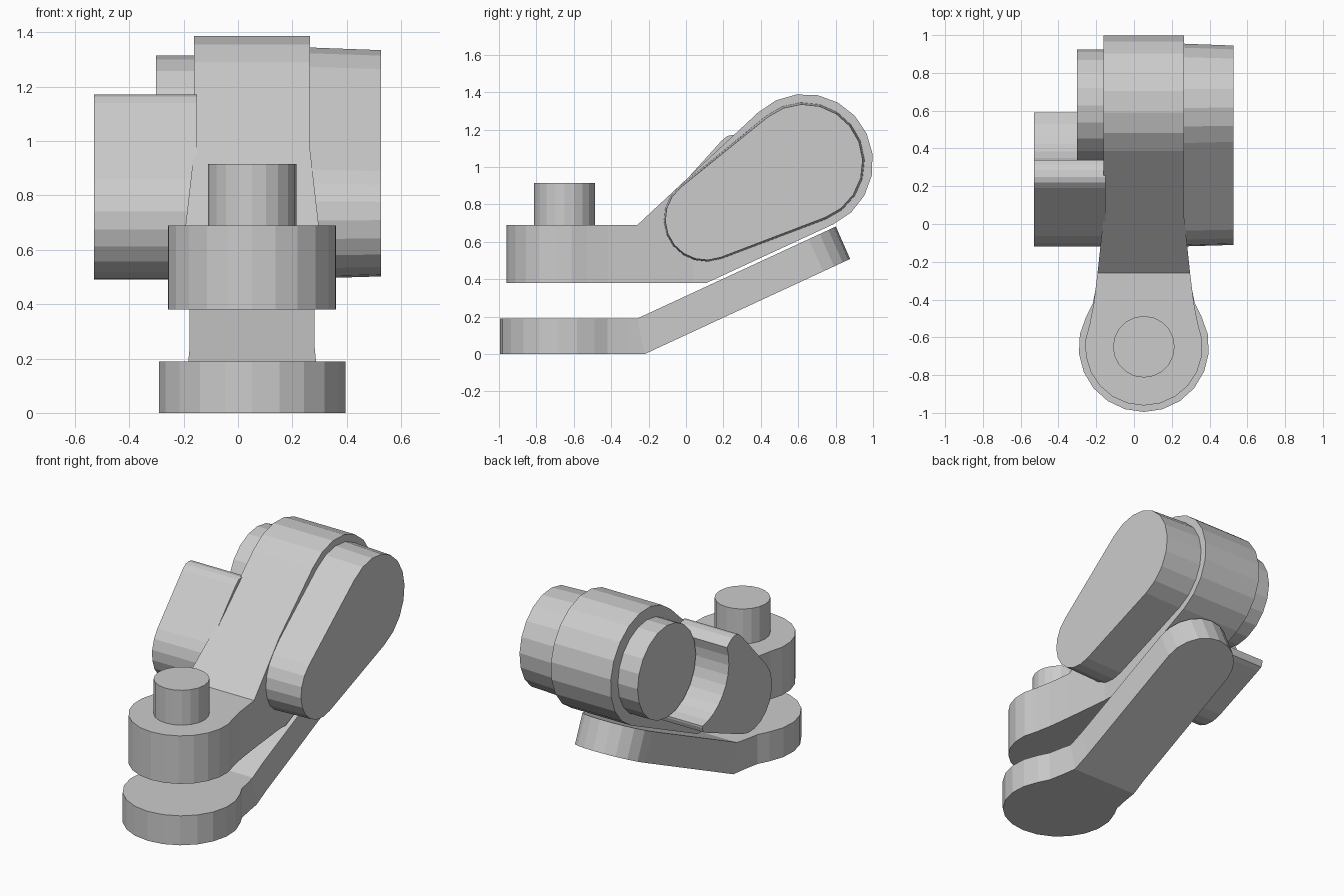
import bpy, bmesh
from math import sin, cos, radians, degrees, atan2, acos, hypot

if "Cube" in bpy.data.objects:
    bpy.data.objects.remove(bpy.data.objects["Cube"])

CX, CY = 0.052, -0.65      # stem axis
HY, HZ = 0.635, 1.025      # big rounded head axis


def arc(cx, cy, r, a0, a1, n):
    return [(cx + r * cos(radians(a0 + (a1 - a0) * i / n)),
             cy + r * sin(radians(a0 + (a1 - a0) * i / n))) for i in range(n + 1)]


def loft(name, ring_a, ring_b, caps=None):
    """Join two matching rings with side faces; caps are index lists."""
    bm = bmesh.new()
    a = [bm.verts.new(p) for p in ring_a]
    b = [bm.verts.new(p) for p in ring_b]
    n = len(a)
    for i in range(n):
        j = (i + 1) % n
        bm.faces.new((a[i], a[j], b[j], b[i]))
    for cap in caps or [range(n)]:
        bm.faces.new([a[i] for i in cap])
        bm.faces.new([b[i] for i in cap])
    bmesh.ops.recalc_face_normals(bm, faces=bm.faces)
    mesh = bpy.data.meshes.new(name)
    bm.to_mesh(mesh)
    bm.free()
    ob = bpy.data.objects.new(name, mesh)
    bpy.context.scene.collection.objects.link(ob)
    return ob


def prism_x(name, prof, x0, x1, prof1=None):
    return loft(name, [(x0, y, z) for y, z in prof],
                [(x1, y, z) for y, z in prof1 or prof])


def prism_z(name, prof, z0, z1):
    return loft(name, [(x, y, z0) for x, y in prof], [(x, y, z1) for x, y in prof])


def teardrop(c1, r1, c2, r2):
    dy, dz = c2[0] - c1[0], c2[1] - c1[1]
    t = degrees(atan2(dz, dy))
    p = degrees(acos((r1 - r2) / hypot(dy, dz)))
    return arc(*c2, r2, t - p, t + p, 11) + arc(*c1, r1, t + p, t + 360 - p, 9)


def keyhole(r, a, sides, end):
    """Plan outline: round front, mirrored necking sides, then an end."""
    front = arc(CX, CY, r, 180 - a, 360 + a, 14)
    right = [(CX + w, y) for w, y in sides]
    left = [(CX - w, y) for w, y in reversed(sides)]
    return front + right + end + left


# Lower lever: flat keyhole foot bending up into a round-ended arm
sides = [(0.27, -0.42), (0.25, -0.32), (0.235, -0.24)]
foot = arc(CX, CY, 0.345, 152, 388, 14) + [(CX + w, y) for w, y in sides[:2]]
arm = [(0.235, 0), (0.23, 0.12)]
arm_len = 0.98
arm_pts = ([(CX + w, s) for w, s in arm] + arc(CX, arm_len, 0.23, 0, 180, 10)
           + [(CX - w, s) for w, s in reversed(arm)])
left = [(CX - w, y) for w, y in reversed(sides[:2])]
dy, dz = 0.907, 0.42


def lever_ring(z, bend_y, shift):
    up = [(x, bend_y + (s + (shift if s > 0.2 else 0)) * dy,
           z + (s + (shift if s > 0.2 else 0)) * dz) for x, s in arm_pts]
    return [(x, y, z) for x, y in foot] + up + [(x, y, z) for x, y in left]


nf, na, nl = len(foot), len(arm_pts), len(left)
flat = list(range(nf + 1)) + list(range(nf + na - 1, nf + na + nl))
loft("lower_lever", lever_ring(0, -0.22, 0), lever_ring(0.19, -0.26, -0.04),
     [flat, list(range(nf, nf + na))])

# Upper lever: side profile trimmed by a keyhole plan
profile = ([(-1.1, 0.38), (0.11, 0.38)] + arc(HY, HZ, 0.365, -65, 133, 11)
           + [(-0.26, 0.69), (-1.1, 0.69)])
upper = prism_x("upper_lever", profile, -0.6, 0.7)
plan = keyhole(0.311, 23, [(0.265, -0.42), (0.245, -0.26), (0.213, 0.04)],
               [(CX + 0.213, 1.1), (CX - 0.213, 1.1)])
cutter = prism_z("plan_cutter", plan, -0.5, 2)
mod = upper.modifiers.new("trim", 'BOOLEAN')
mod.operation, mod.object, mod.solver = 'INTERSECT', cutter, 'EXACT'
bpy.context.view_layer.update()
trimmed = bpy.data.meshes.new_from_object(
    upper.evaluated_get(bpy.context.evaluated_depsgraph_get()))
upper.modifiers.clear()
upper.data = trimmed
bpy.data.objects.remove(cutter)

# Stem on the round end
prism_z("stem", arc(CX, CY, 0.163, 0, 342, 19), 0.68, 0.915)

# Right teardrop pod, slightly tapered
small, big = (0.107, 0.72), (0.632, 1.022)
prism_x("right_pod", teardrop(small, 0.226, big, 0.323), 0.26, 0.527,
        teardrop(small, 0.218, big, 0.313))

# Left round boss
prism_x("left_boss", arc(0.628, 1.018, 0.297, 0, 342, 19), -0.302, -0.15)

# Left pad with a hollow wrapped round the boss
pad = (arc(0.102, 0.712, 0.222, 138, 293, 9) + [(0.55, 0.655), (0.58, 0.67), (0.59, 0.70)]
       + arc(0.628, 1.018, 0.308, 263, 160, 9)
       + [(0.315, 1.145), (0.285, 1.165), (0.25, 1.172), (0.22, 1.165), (0.19, 1.14)])
prism_x("left_pad", pad, -0.53, -0.15)
